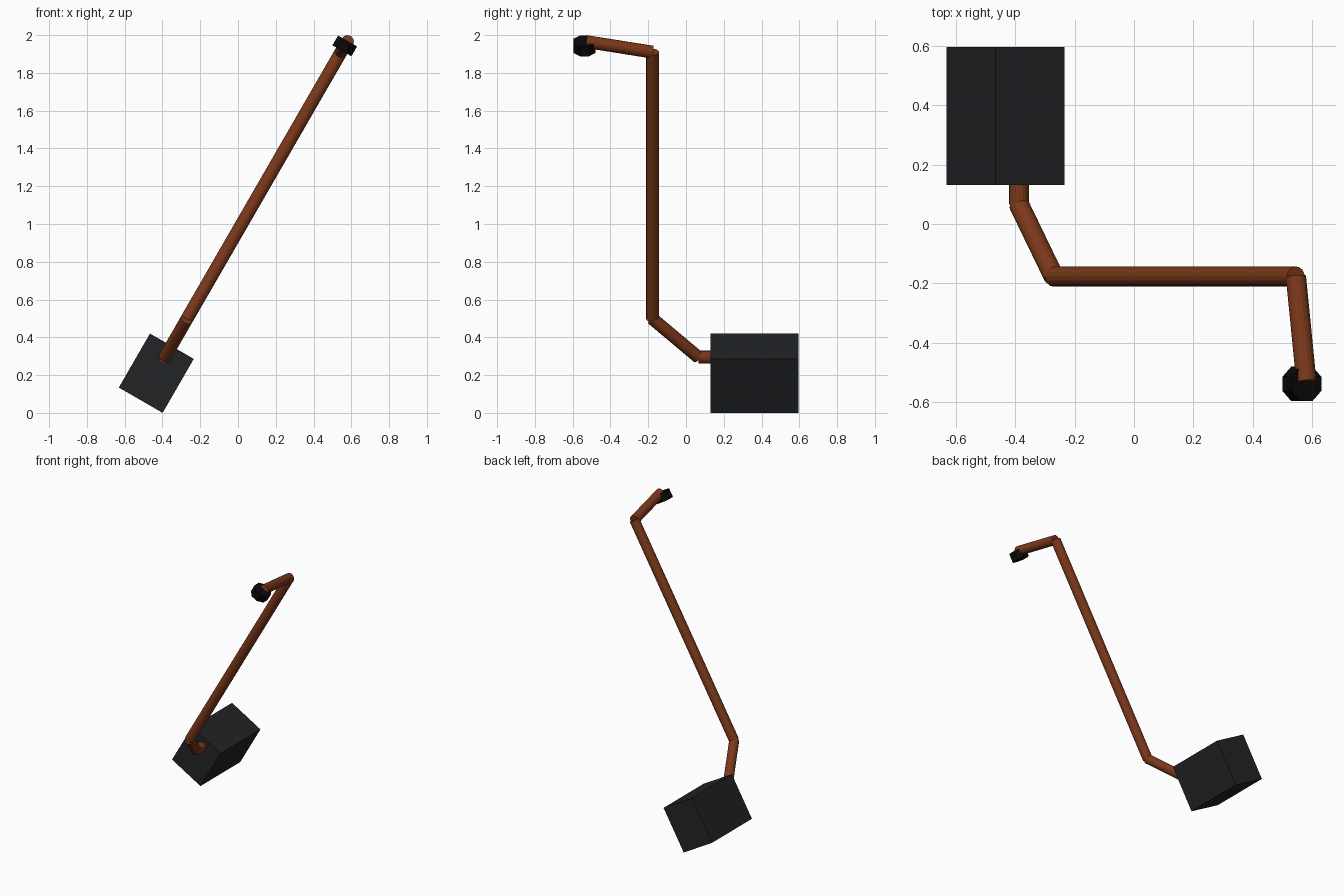
import bpy, bmesh, math
from mathutils import Vector, Matrix

if "Cube" in bpy.data.objects:
    bpy.data.objects.remove(bpy.data.objects["Cube"])

TILT = math.radians(30)
RADIUS = 0.034


def material(name, rgb):
    m = bpy.data.materials.new(name)
    m.diffuse_color = (*rgb, 1)
    m.use_nodes = True
    m.node_tree.nodes["Principled BSDF"].inputs["Base Color"].default_value = m.diffuse_color
    return m


def add_object(name, bm, matrix, mat):
    mesh = bpy.data.meshes.new(name)
    bm.to_mesh(mesh)
    bm.free()
    ob = bpy.data.objects.new(name, mesh)
    ob.matrix_world = matrix
    mesh.materials.append(mat)
    bpy.context.collection.objects.link(ob)
    return ob


def tube(name, a, b, mat):
    a, b = Vector(a), Vector(b)
    d = b - a
    bm = bmesh.new()
    bmesh.ops.create_cone(bm, cap_ends=True, segments=16, radius1=RADIUS,
                          radius2=RADIUS, depth=d.length)
    rot = d.to_track_quat('Z', 'Y').to_matrix().to_4x4()
    return add_object(name, bm, Matrix.Translation((a + b) / 2) @ rot, mat)


brown = material("brown", (0.2, 0.04, 0.01))
charcoal = material("charcoal", (0.016, 0.017, 0.019))
black = material("black", (0.003, 0.003, 0.003))
lean = Matrix.Rotation(TILT, 4, 'Y')

# Tilted base block
bm = bmesh.new()
bmesh.ops.create_cube(bm, size=1)
bmesh.ops.scale(bm, vec=(0.268, 0.465, 0.33), verts=bm.verts)
add_object("base_block", bm, Matrix.Translation((-0.4325, 0.3635, 0.21)) @ lean, charcoal)

# Bent rod, one straight tube per section
path = [(-0.387, 0.20, 0.295), (-0.387, 0.065, 0.295), (-0.27, -0.177, 0.498),
        (0.545, -0.177, 1.91), (0.58, -0.53, 1.966)]
names = ["rod_stub", "rod_lower_bend", "rod_shaft", "rod_upper_arm"]
for name, a, b in zip(names, path, path[1:]):
    tube(name, a, b, brown)

# Octagonal tip under the upper arm
bm = bmesh.new()
r = 0.058 / math.cos(math.pi / 8)
bmesh.ops.create_cone(bm, cap_ends=True, segments=8, radius1=r, radius2=r, depth=0.06)
bmesh.ops.rotate(bm, verts=bm.verts, matrix=Matrix.Rotation(math.pi / 8, 3, 'Z'))
add_object("octagonal_tip", bm, Matrix.Translation((0.565, -0.538, 1.943)) @ lean, black)
